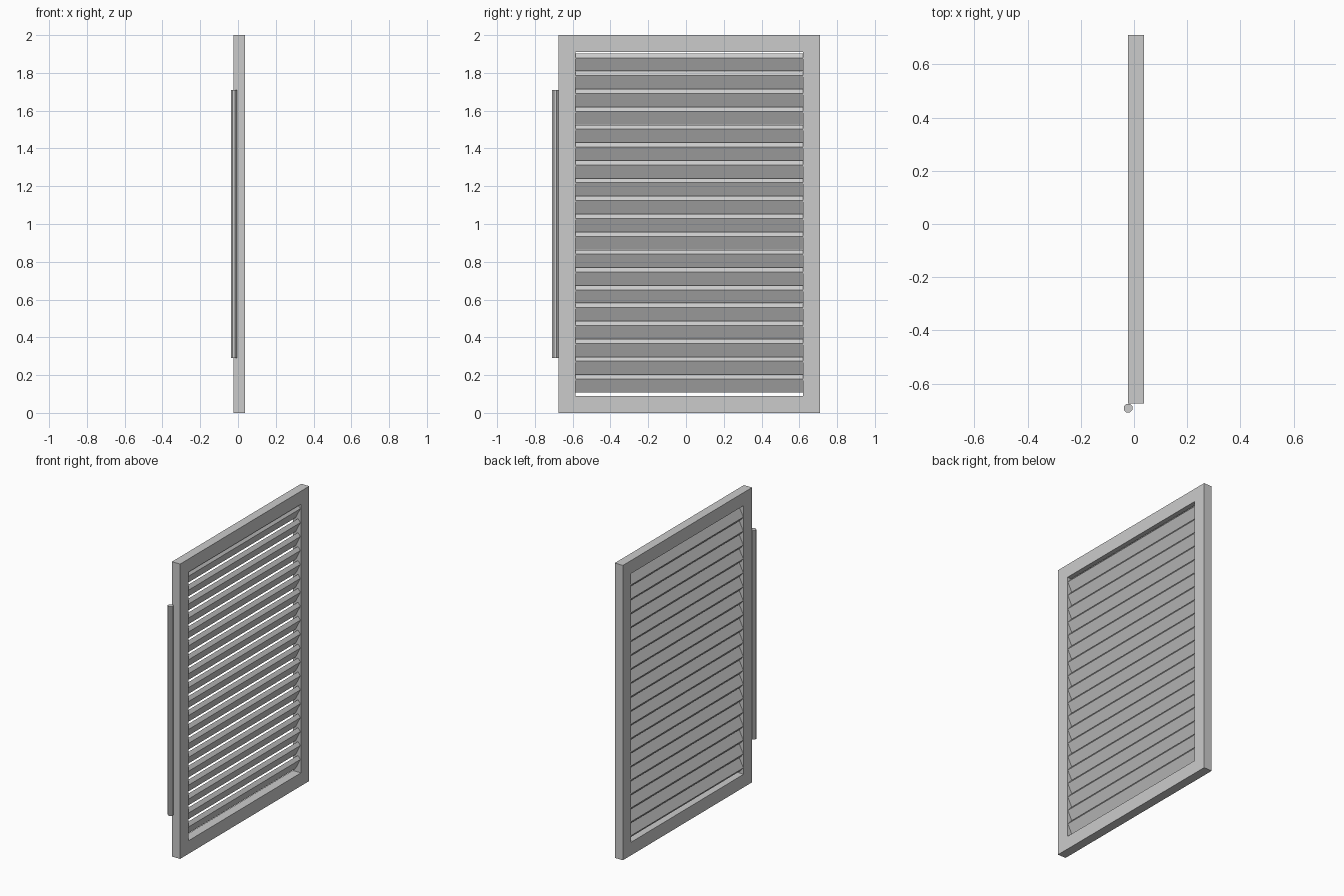
import bpy, bmesh
from mathutils import Vector

cube = bpy.data.objects.get("Cube")
if cube:
    bpy.data.objects.remove(cube, do_unlink=True)

grey = bpy.data.materials.new("painted_grey")
grey.use_nodes = True
color = (0.6, 0.6, 0.6, 1)
grey.diffuse_color = color
grey.node_tree.nodes["Principled BSDF"].inputs["Base Color"].default_value = color

# Main dimensions
BACK, FRONT = -0.023, 0.038        # frame faces along x
Y0, Y1, HEIGHT = -0.675, 0.709, 2.0
BORDER = 0.089
SLATS, PITCH, FIRST_Z = 19, 0.0945, 0.108


def add_object(name, bm):
    bmesh.ops.recalc_face_normals(bm, faces=bm.faces)
    mesh = bpy.data.meshes.new(name)
    bm.to_mesh(mesh)
    bm.free()
    mesh.materials.append(grey)
    obj = bpy.data.objects.new(name, mesh)
    bpy.context.collection.objects.link(obj)
    return obj


def extrude_all(bm, offset):
    """Turn flat faces into a closed solid."""
    result = bmesh.ops.extrude_face_region(bm, geom=bm.faces[:], use_keep_orig=True)
    moved = [v for v in result["geom"] if isinstance(v, bmesh.types.BMVert)]
    bmesh.ops.translate(bm, verts=moved, vec=offset)


# Frame: flat rectangular ring given depth
def rectangle(bm, inset):
    y0, y1, z0, z1 = Y0 + inset, Y1 - inset, inset, HEIGHT - inset
    return [bm.verts.new((BACK, y, z)) for y, z in ((y0, z0), (y1, z0), (y1, z1), (y0, z1))]


bm = bmesh.new()
outer, inner = rectangle(bm, 0), rectangle(bm, BORDER)
for i in range(4):
    j = (i + 1) % 4
    bm.faces.new((outer[i], outer[j], inner[j], inner[i]))
extrude_all(bm, Vector((FRONT - BACK, 0, 0)))
add_object("frame", bm)

# Louvre slats: slanted section run across the opening
rise = Vector((0.036, 0, 0.071))
thickness = Vector((-0.018, 0, 0.023))
for n in range(SLATS):
    bm = bmesh.new()
    corner = Vector((-0.002, Y0 + BORDER, FIRST_Z + n * PITCH))
    section = (corner, corner + rise, corner + rise + thickness, corner + thickness)
    bm.faces.new([bm.verts.new(p) for p in section])
    extrude_all(bm, Vector((0, Y1 - Y0 - 2 * BORDER, 0)))
    add_object(f"slat_{n + 1}", bm)

# Hinge rod along the front edge
bpy.ops.mesh.primitive_cylinder_add(vertices=8, radius=0.0175, depth=1.42,
                                    location=(-0.022, -0.692, 1.0),
                                    rotation=(0, 0, 0.3927))
rod = bpy.context.object
rod.name = "hinge_rod"
rod.data.materials.append(grey)
